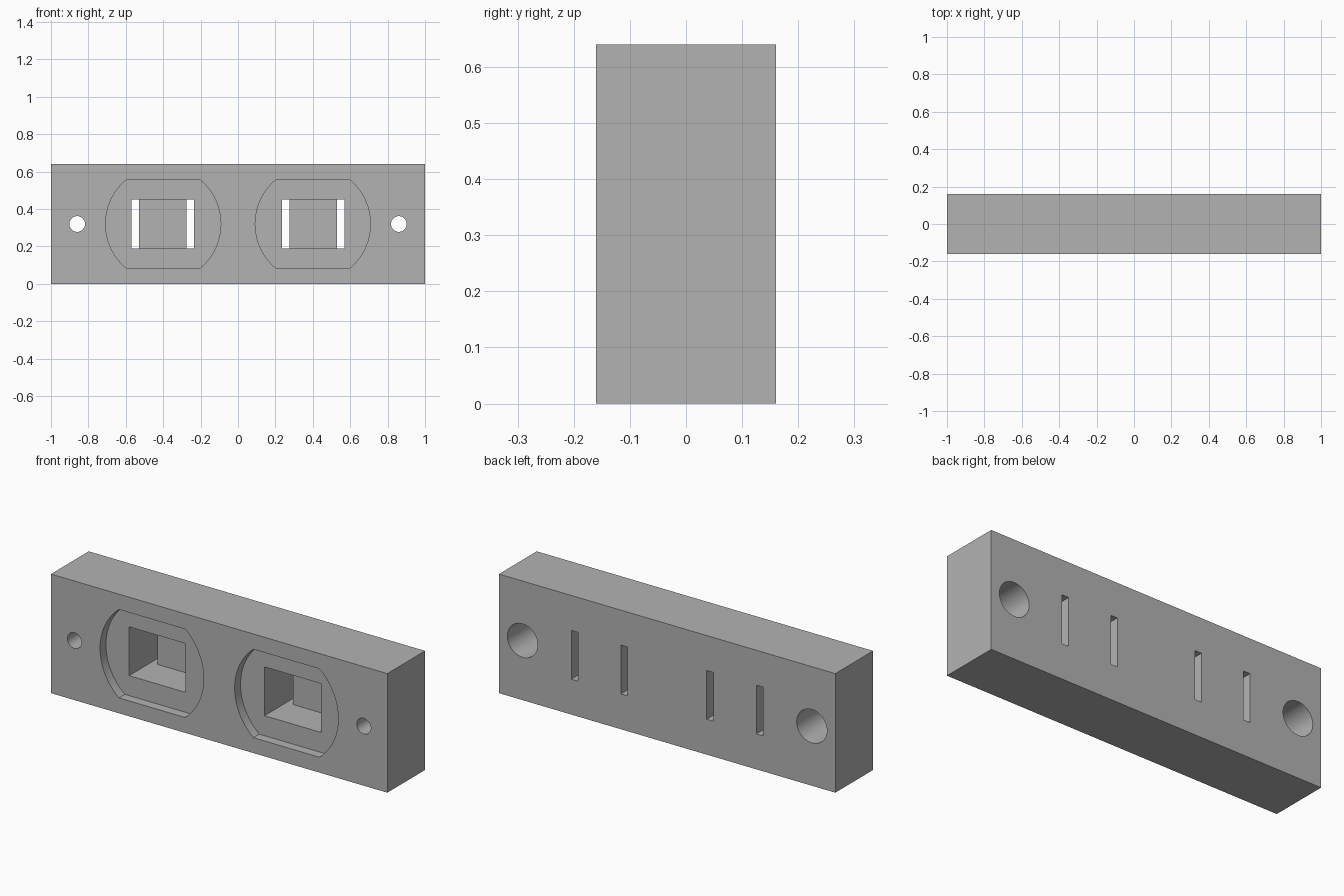
import bpy, bmesh, math

cube = bpy.data.objects.get("Cube")
if cube:
    bpy.data.objects.remove(cube, do_unlink=True)

grey = bpy.data.materials.new("plain grey")
grey.use_nodes = True
colour = (0.45, 0.45, 0.45, 1)
grey.diffuse_color = colour
grey.node_tree.nodes["Principled BSDF"].inputs["Base Color"].default_value = colour

W, D, H = 2.0, 0.32, 0.64
FRONT, BACK, MID = -D / 2, D / 2, H / 2
OVER = 0.1  # cutters overshoot the outer faces


def prism(name, outline, y0, y1):
    """Extrude an (x, z) outline along y."""
    bm = bmesh.new()
    face = bm.faces.new([bm.verts.new((x, y0, z)) for x, z in outline])
    ext = bmesh.ops.extrude_face_region(bm, geom=[face])
    moved = [v for v in ext["geom"] if isinstance(v, bmesh.types.BMVert)]
    bmesh.ops.translate(bm, verts=moved, vec=(0, y1 - y0, 0))
    bmesh.ops.recalc_face_normals(bm, faces=bm.faces)
    mesh = bpy.data.meshes.new(name)
    bm.to_mesh(mesh)
    bm.free()
    mesh.materials.append(grey)
    obj = bpy.data.objects.new(name, mesh)
    bpy.context.collection.objects.link(obj)
    return obj


def rect(x0, x1, z0, z1):
    return [(x0, z0), (x1, z0), (x1, z1), (x0, z1)]


def circle(cx, r, n=48):
    return [(cx + r * math.cos(i * math.tau / n), MID + r * math.sin(i * math.tau / n))
            for i in range(n)]


def flatted_circle(cx, r, half_height, n=24):
    """Circle with its top and bottom cut off flat."""
    a = math.asin(half_height / r)
    angles = [side + a * (2 * i / n - 1) for side in (0, math.pi) for i in range(n + 1)]
    return [(cx + r * math.cos(t), MID + r * math.sin(t)) for t in angles]


# Solid block
body = prism("mounting_block", rect(-W / 2, W / 2, 0, H), FRONT, BACK)

cutters = []
for s in (-1, 1):
    def box(name, xa, xb, y0, y1):
        xa, xb = sorted((s * xa, s * xb))
        cutters.append(prism(name, rect(xa, xb, 0.19, 0.452), y0, y1))

    # Shallow rounded recess, square pocket and two through slots
    cutters.append(prism("recess_cutter", flatted_circle(s * 0.4, 0.308, 0.2375),
                         FRONT - OVER, FRONT + 0.05))
    box("pocket_cutter", 0.235, 0.57, FRONT - OVER, 0.075)
    box("inner_slot_cutter", 0.235, 0.275, 0, BACK + OVER)
    box("outer_slot_cutter", 0.53, 0.57, 0, BACK + OVER)

    # Screw hole with a wide counterbore at the back
    cutters.append(prism("screw_hole_cutter", circle(s * 0.86, 0.042),
                         FRONT - OVER, BACK + OVER))
    cutters.append(prism("counterbore_cutter", circle(s * 0.86, 0.09),
                         BACK - 0.21, BACK + OVER))

for cutter in cutters:
    cutter.hide_render = True
    mod = body.modifiers.new(cutter.name, "BOOLEAN")
    mod.operation = "DIFFERENCE"
    mod.solver = "EXACT"
    mod.object = cutter

# Bake the cuts and drop the cutters
bpy.context.view_layer.update()
graph = bpy.context.evaluated_depsgraph_get()
cut_mesh = bpy.data.meshes.new_from_object(body.evaluated_get(graph))
body.modifiers.clear()
body.data = cut_mesh
for cutter in cutters:
    bpy.data.objects.remove(cutter, do_unlink=True)

# Smooth round walls, sharp edges kept
bpy.ops.object.select_all(action="DESELECT")
body.select_set(True)
bpy.context.view_layer.objects.active = body
bpy.ops.object.shade_smooth_by_angle(angle=math.radians(30))
